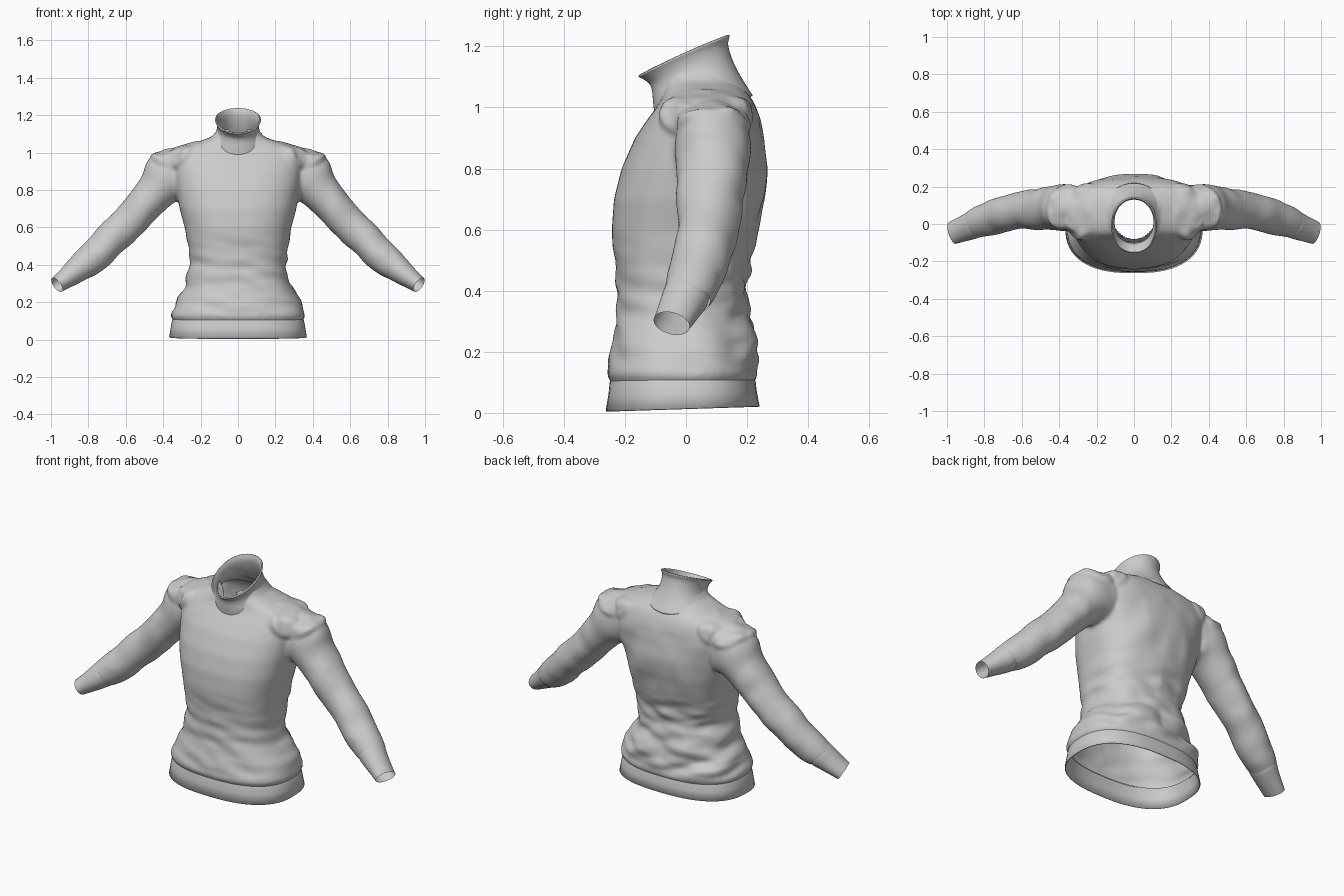
import bpy, bmesh, math
from mathutils import Vector, noise

if "Cube" in bpy.data.objects:
    bpy.data.objects.remove(bpy.data.objects["Cube"])

N = 64


def sgn_pow(v, e):
    return math.copysign(abs(v) ** e, v)


def loft(bm, rings, cap=False):
    loops = [[bm.verts.new(p) for p in r] for r in rings]
    for a, b in zip(loops, loops[1:]):
        for i in range(len(a)):
            j = (i + 1) % len(a)
            bm.faces.new((a[i], a[j], b[j], b[i]))
    if cap:
        bm.faces.new(loops[0])
        bm.faces.new(loops[-1])
    bmesh.ops.recalc_face_normals(bm, faces=bm.faces)


def make(name, bm):
    me = bpy.data.meshes.new(name)
    bm.to_mesh(me)
    bm.free()
    ob = bpy.data.objects.new(name, me)
    bpy.context.collection.objects.link(ob)
    for p in me.polygons:
        p.use_smooth = True
    return ob


def ring(hw, yf, zf, yb, zb, bump=0.0, p=2.5):
    """Closed loop around z, tilted from the front (yf, zf) to the back (yb, zb)."""
    out = []
    for i in range(N):
        a = 2 * math.pi * i / N
        c, s = sgn_pow(math.cos(a), 2 / p), sgn_pow(math.sin(a), 2 / p)
        t = (s + 1) / 2
        out.append((hw * c, yf + (yb - yf) * t, zf + (zb - zf) * t + bump * c * c))
    return out


def smooth_path(rows, steps=5):
    """Catmull-Rom resampling of rows of numbers."""
    out = []
    for k in range(len(rows) - 1):
        p0, p1 = rows[max(k - 1, 0)], rows[k]
        p2, p3 = rows[k + 1], rows[min(k + 2, len(rows) - 1)]
        for s in range(steps):
            t = s / steps
            out.append([0.5 * (2 * b + (c - a) * t + (2 * a - 5 * b + 4 * c - d) * t * t
                               + (3 * b - a - 3 * c + d) * t ** 3)
                        for a, b, c, d in zip(p0, p1, p2, p3)])
    return out + [list(rows[-1])]


def tube(rows, side):
    """Rings square to a path; rows are x, y, z, radius up/down, radius in depth."""
    rows = smooth_path(rows)
    pts = [Vector((r[0] * side, r[1], r[2])) for r in rows]
    out = []
    for k, r in enumerate(rows):
        d = (pts[min(k + 1, len(pts) - 1)] - pts[max(k - 1, 0)]).normalized()
        u = Vector((0, 1, 0))
        u = (u - d * u.dot(d)).normalized()
        v = d.cross(u)
        out.append([pts[k] + u * r[4] * math.cos(a) + v * r[3] * math.sin(a)
                    for a in (2 * math.pi * i / 40 for i in range(40))])
    return out


def step(a, b, v):
    t = min(max((v - a) / (b - a), 0), 1)
    return t * t * (3 - 2 * t)


# torso: height, half width, front y, back y
TORSO = [(.06, .33, -.235, .21), (.10, .345, -.245, .222), (.125, .361, -.26, .236),
         (.16, .352, -.253, .23), (.22, .32, -.242, .22), (.30, .277, -.23, .21),
         (.40, .26, -.225, .203), (.50, .268, -.235, .215), (.60, .285, -.243, .237),
         (.70, .312, -.236, .256), (.80, .33, -.211, .264), (.90, .345, -.167, .26),
         (.96, .36, -.127, .245), (1.0, .365, -.097, .23), (1.03, .32, -.08, .215),
         (1.06, .21, -.075, .19), (1.085, .14, -.075, .165), (1.13, .105, -.08, .14)]
SLEEVE = [(.25, .085, .94, .09, .10), (.36, .088, .875, .148, .125), (.435, .085, .80, .112, .118),
          (.57, .075, .645, .093, .106), (.70, .052, .51, .09, .095),
          (.79, .025, .43, .084, .087), (.845, .005, .385, .074, .08), (.90, -.015, .34, .055, .06)]
CUFF = [(.825, .008, .402, .06, .068), (.85, .0, .382, .07, .076), (.885, -.015, .354, .063, .072),
        (.93, -.032, .32, .052, .066), (.968, -.047, .293, .044, .062)]

# body: torso and sleeves fused into one skin
bm = bmesh.new()
loft(bm, [ring(w, f, z, b, z) for z, w, f, b in TORSO], True)
for s in (1, -1):
    loft(bm, tube(SLEEVE, s), True)
source = make("body_source", bm)
m = source.modifiers.new("fuse", 'REMESH')
m.mode = 'VOXEL'
m.voxel_size = .011
m = source.modifiers.new("soften", 'SMOOTH')
m.factor = .5
m.iterations = 6
dg = bpy.context.evaluated_depsgraph_get()
bm = bmesh.new()
bm.from_mesh(source.evaluated_get(dg).to_mesh())
bpy.data.objects.remove(source)

# open the hem, wrists and neck
cuts = [((0, 0, .1), (0, 0, -1)), ((.86, 0, .373), (.7, -.1, -.7)), ((-.86, 0, .373), (-.7, -.1, -.7))]
for co, no in cuts:
    bmesh.ops.bisect_plane(bm, geom=bm.verts[:] + bm.edges[:] + bm.faces[:],
                           plane_co=co, plane_no=no, clear_outer=True)
hole = []
for f in bm.faces:
    c = f.calc_center_median()
    if c.z > .98 and (c.x / .115) ** 2 + ((c.y - .045) / .125) ** 2 < 1:
        hole.append(f)
bmesh.ops.delete(bm, geom=hole, context='FACES')

# cloth folds and gathered shoulders
bm.normal_update()
moves = []
for v in bm.verts:
    x, y, z = v.co
    ax = abs(x)
    torso = 1 - step(.34, .42, ax + max(z - .3, 0) * .1)
    low = step(.11, .18, z) * (1 - step(.42, .62, z)) * torso
    back = .35 + .65 * step(-.08, .1, y)
    n1 = noise.noise(Vector((ax * 5, y * 4, z * 15 + x * 3)))
    n2 = noise.noise(Vector((x * 9 + 4, y * 6, z * 20)))
    d = low * back * (.028 * n1 + .012 * n2)
    d += torso * step(.5, .65, z) * (1 - step(.9, 1, z)) * step(.05, .2, y) * .012 * \
        noise.noise(Vector((x * 9, 2, z * 6)))
    arm = step(.42, .5, ax) * (1 - step(.78, .85, ax))
    d += arm * .010 * noise.noise(Vector((ax * 9, y * 5, z * 9)))
    e = math.sqrt(((ax - .325) / .145) ** 2 + ((y - .075) / .19) ** 2 + ((z - 1.0) / .11) ** 2)
    puff = 1 - step(.82, 1.08, e)
    ridge = noise.noise(Vector((ax * 16, y * 18, z * 9)))
    top = step(.6, .95, v.normal.z)
    d += puff * (.014 + .022 * ridge) * (1 - .7 * top)
    moves.append(v.normal * d)
for v, d in zip(bm.verts, moves):
    v.co += d
make("sweater_body", bm)

# hem band
bm = bmesh.new()
loft(bm, [ring(.345, -.243, .118, .222, .118), ring(.353, -.25, .10, .228, .103),
          ring(.36, -.254, .06, .232, .068), ring(.368, -.263, .006, .241, .022),
          ring(.364, -.259, .004, .237, .02), ring(.354, -.248, .06, .226, .066),
          ring(.343, -.238, .11, .216, .11)])
make("hem_band", bm)

# cuffs
for s, name in ((1, "cuff_left"), (-1, "cuff_right")):
    bm = bmesh.new()
    loft(bm, tube(CUFF, s))
    make(name, bm)

# funnel collar, flared at the rim
COLLAR = [(.152, -.096, .985, .212, 1.035, .045), (.132, -.1, 1.02, .183, 1.08, .025),
          (.112, -.103, 1.055, .155, 1.13, .01), (.104, -.112, 1.08, .137, 1.175, .005),
          (.107, -.132, 1.097, .13, 1.21, .005), (.115, -.152, 1.108, .136, 1.238, .005)]
bm = bmesh.new()
loft(bm, [ring(*r, p=2.1) for r in smooth_path(COLLAR, 4)])
collar = make("collar", bm)
m = collar.modifiers.new("thickness", 'SOLIDIFY')
m.thickness = .008
